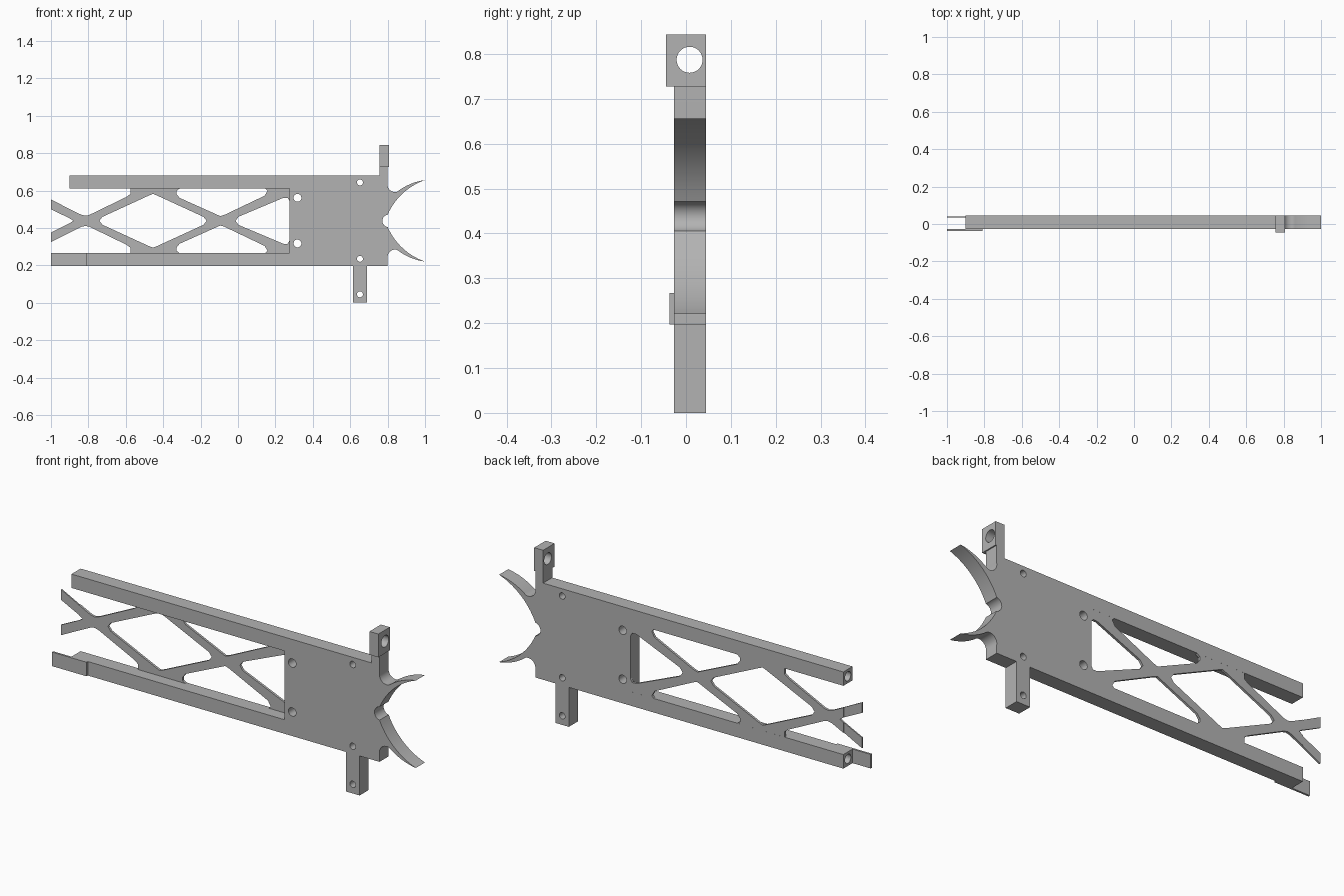
import bpy, bmesh, math
from mathutils import Vector

cube = bpy.data.objects.get("Cube")
if cube:
    bpy.data.objects.remove(cube, do_unlink=True)

MID = 0.438            # height of the mirror line
BACK, FRONT = 0.045, -0.027

grey = bpy.data.materials.new("plain grey")
grey.use_nodes = True
grey.diffuse_color = (0.45, 0.45, 0.45, 1)
grey.node_tree.nodes["Principled BSDF"].inputs["Base Color"].default_value = grey.diffuse_color


def arc(a, b, c, n=14):
    """Points on the circle through a, b and c, from a to c."""
    (ax, ay), (bx, by), (cx, cy) = a, b, c
    d = 2 * (ax * (by - cy) + bx * (cy - ay) + cx * (ay - by))
    sa, sb, sc = ax * ax + ay * ay, bx * bx + by * by, cx * cx + cy * cy
    ox = (sa * (by - cy) + sb * (cy - ay) + sc * (ay - by)) / d
    oy = (sa * (cx - bx) + sb * (ax - cx) + sc * (bx - ax)) / d
    r = math.hypot(ax - ox, ay - oy)
    t0 = math.atan2(ay - oy, ax - ox)
    sweep = (math.atan2(cy - oy, cx - ox) - t0) % math.tau
    if (math.atan2(by - oy, bx - ox) - t0) % math.tau > sweep:
        sweep -= math.tau
    return [(ox + r * math.cos(t0 + sweep * i / n), oy + r * math.sin(t0 + sweep * i / n))
            for i in range(n + 1)]


def circle(x, z, r, n=32):
    return [(x + r * math.cos(math.tau * i / n), z + r * math.sin(math.tau * i / n)) for i in range(n)]


def flip(points):
    return [(x, -w) for x, w in reversed(points)]


def both(half):
    """Close a half outline by mirroring it."""
    return half + flip([p for p in half if p[1] != 0])


def lift(points):
    return [(x, w + MID) for x, w in points]


def plate(name, loops, lo, hi, across=False):
    """Extrude outlines (first outer, then holes) along y, or along x if across."""
    curve = bpy.data.curves.new(name, "CURVE")
    curve.dimensions = "2D"
    curve.fill_mode = "BOTH"
    curve.extrude = (hi - lo) / 2
    for loop in loops:
        spline = curve.splines.new("POLY")
        spline.points.add(len(loop) - 1)
        for point, (u, v) in zip(spline.points, loop):
            point.co = (u, v, 0, 1)
        spline.use_cyclic_u = True
    obj = bpy.data.objects.new(name, curve)
    bpy.context.collection.objects.link(obj)
    obj.rotation_euler = (math.pi / 2, 0, math.pi / 2 if across else 0)
    centre = (lo + hi) / 2
    obj.location = (centre, 0, 0) if across else (0, centre, 0)
    bpy.ops.object.select_all(action="DESELECT")
    obj.select_set(True)
    bpy.context.view_layer.objects.active = obj
    bpy.ops.object.convert(target="MESH")
    obj = bpy.context.object
    obj.name = name
    bm = bmesh.new()
    bm.from_mesh(obj.data)
    bmesh.ops.remove_doubles(bm, verts=bm.verts, dist=0.00005)
    bmesh.ops.recalc_face_normals(bm, faces=bm.faces)
    bm.to_mesh(obj.data)
    bm.free()
    obj.data.materials.clear()
    obj.data.materials.append(grey)
    bpy.ops.object.shade_smooth_by_angle(angle=math.radians(30))
    return obj


# Main body: two rails, solid end, lower tab, post and two curved horns
notch = arc((0.80, 0.033), (0.772, 0), (0.80, -0.033))
horn = (arc((0.80, 0.033), (0.876, 0.142), (1.0, 0.218))[1:]
        + arc((1.0, 0.218), (0.92, 0.196), (0.852, 0.156))[1:]
        + arc((0.852, 0.156), (0.814, 0.163), (0.80, 0.20))[1:])
right_side = lift(flip(horn) + notch[::-1] + horn)
outline = ([(-0.9, 0.197), (0.615, 0.197), (0.615, 0), (0.69, 0), (0.69, 0.197), (0.80, 0.197)]
           + right_side
           + [(0.80, 0.727), (0.757, 0.727), (0.757, 0.679), (-0.9, 0.679), (-0.9, 0.61),
              (0.275, 0.61), (0.275, 0.267), (-0.9, 0.267)])
screw_holes = [circle(0.652, z, 0.016) for z in (0.045, 0.235, 0.643)]
pin_holes = [circle(0.318, z, 0.021) for z in (0.317, 0.561)]
body = plate("main_frame", [outline] + screw_holes + pin_holes, FRONT, BACK)

# Round bores in the rail ends
for z in (0.232, 0.644):
    bpy.ops.mesh.primitive_cylinder_add(vertices=32, radius=0.023, depth=0.4,
                                        location=(-0.9, 0.009, z), rotation=(0, math.pi / 2, 0))
    cutter = bpy.context.object
    cutter.name = "bore_cutter"
    cutter.hide_render = True
    cutter.data.materials.append(grey)
    bpy.context.view_layer.objects.active = body
    mod = body.modifiers.new("bore", "BOOLEAN")
    mod.operation = "DIFFERENCE"
    mod.object = cutter
    bpy.ops.object.modifier_apply(modifier=mod.name)
    bpy.data.objects.remove(cutter, do_unlink=True)

# Thin crossed bracing at the back, between the rails
brace = both([(0.285, 0.18), (-0.575, 0.18), (-0.575, 0.144), (-0.596, 0.128), (-0.794, 0.032),
              (-0.815, 0.027), (-0.837, 0.032), (-0.9, 0.063), (-0.9, 0.013), (-0.88, 0)])
# mirror the left side so the lower half follows on from the last point
diamond = both([(-0.741, 0), (-0.725, 0.021), (-0.479, 0.134), (-0.4545, 0.144),
                (-0.43, 0.134), (-0.184, 0.021), (-0.168, 0)])
upper_gap = [(-0.329, 0.16), (-0.313, 0.172), (0.147, 0.172), (0.158, 0.16), (0.142, 0.134),
             (-0.072, 0.032), (-0.094, 0.025), (-0.11, 0.032), (-0.313, 0.123), (-0.329, 0.144)]
end_gap = both([(-0.013, 0), (0.003, 0.022), (0.243, 0.123), (0.265, 0.123), (0.275, 0.107)])
plate("cross_bracing", [lift(p) for p in (brace, diamond, upper_gap, flip(upper_gap), end_gap)],
      0.033, BACK - 0.0002)

# Thinner tongues that continue the bracing past the rail ends
tongue = [(-1.0, 0.114), (-0.9, 0.063), (-0.9, 0.013), (-1.0, 0.062)]
plate("upper_tongue", [lift(tongue)], 0.034, 0.041)
plate("lower_tongue", [lift(flip(tongue))], 0.034, 0.041)

# Thin strip on the front of the lower rail
strip = [(-1.0, 0.197), (-0.81, 0.197), (-0.81, 0.267), (-1.0, 0.267)]
plate("rail_strip", [strip], -0.037, FRONT)

# Eyelet block on top of the post
block = [(-0.045, 0.727), (0.045, 0.727), (0.045, 0.843), (-0.045, 0.843)]
plate("eyelet_block", [block, circle(0.008, 0.787, 0.029)], 0.757, 0.806, across=True)
